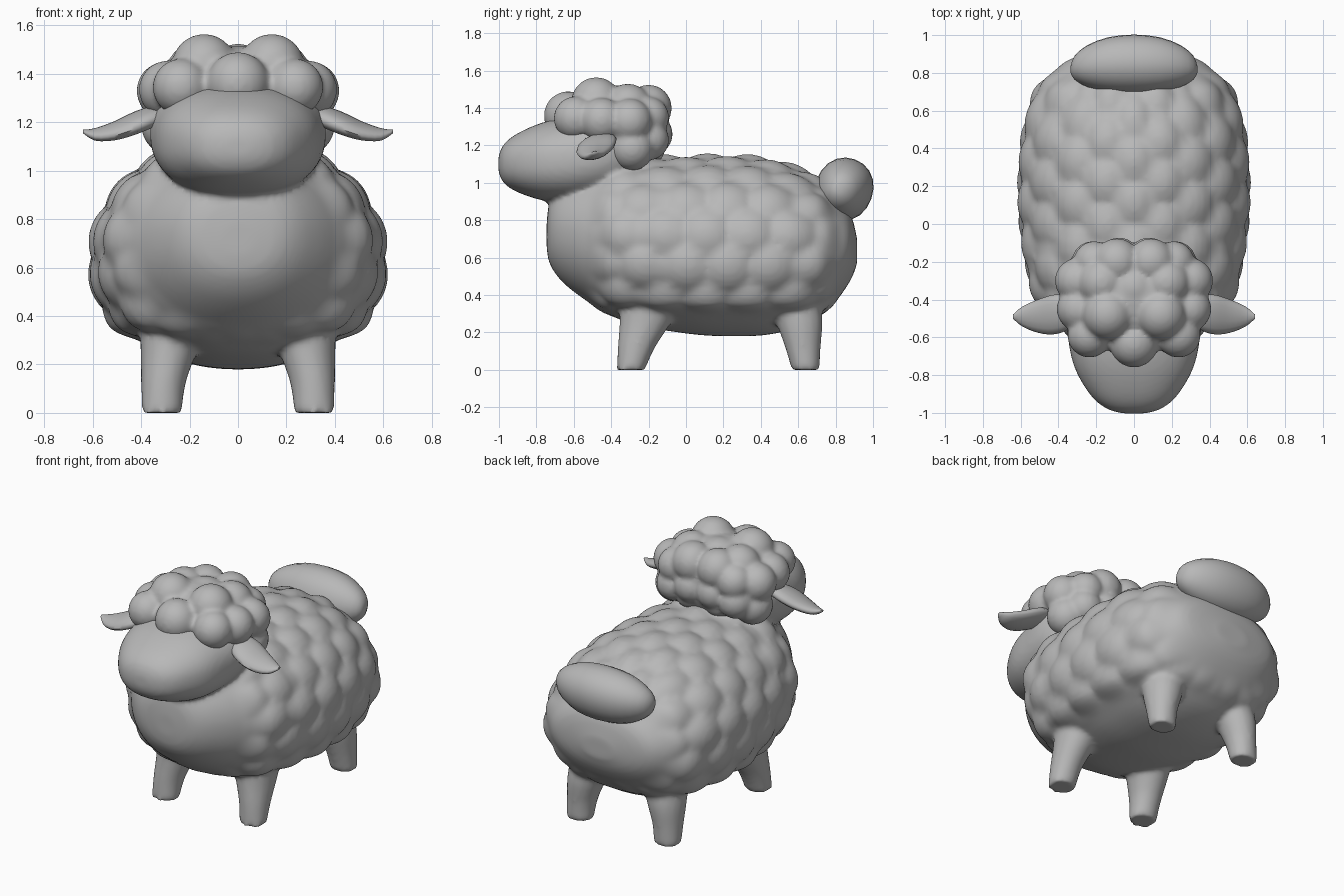
import bpy, bmesh, math
from mathutils import Vector

if "Cube" in bpy.data.objects:
    bpy.data.objects.remove(bpy.data.objects["Cube"])

grey = bpy.data.materials.new("light_grey")
grey.diffuse_color = (0.48, 0.48, 0.48, 1)
grey.use_nodes = True
grey.node_tree.nodes["Principled BSDF"].inputs["Base Color"].default_value = grey.diffuse_color


def smooth(ob, angle=60):
    bpy.ops.object.select_all(action='DESELECT')
    bpy.context.view_layer.objects.active = ob
    ob.select_set(True)
    bpy.ops.object.shade_smooth_by_angle(angle=math.radians(angle))


def finish(bm, name, offset=None):
    """Turn a bmesh into a smooth object, optionally pushing points along normals."""
    bmesh.ops.recalc_face_normals(bm, faces=bm.faces)
    bm.normal_update()
    if offset:
        moves = [(v, v.normal * offset(v.co)) for v in bm.verts]
        for v, m in moves:
            v.co += m
    me = bpy.data.meshes.new(name)
    bm.to_mesh(me)
    bm.free()
    me.materials.append(grey)
    ob = bpy.data.objects.new(name, me)
    bpy.context.collection.objects.link(ob)
    smooth(ob)
    return ob


def blend(name, parts, voxel, rounds):
    """Fuse overlapping parts into one soft skin."""
    bpy.ops.object.select_all(action='DESELECT')
    for p in parts:
        p.select_set(True)
    ob = parts[0]
    bpy.context.view_layer.objects.active = ob
    bpy.ops.object.join()
    ob.name = name
    m = ob.modifiers.new("fuse", 'REMESH')
    m.mode, m.voxel_size = 'VOXEL', voxel
    bpy.ops.object.modifier_apply(modifier=m.name)
    m = ob.modifiers.new("soften", 'SMOOTH')
    m.factor, m.iterations = 0.5, rounds
    bpy.ops.object.modifier_apply(modifier=m.name)
    smooth(ob)
    return ob


def spline(keys, steps):
    """Smoothly interpolate a list of section tuples."""
    out = []
    for i in range(len(keys) - 1):
        a, b = keys[max(i - 1, 0)], keys[i]
        c, d = keys[i + 1], keys[min(i + 2, len(keys) - 1)]
        for s in range(steps):
            t = s / steps
            out.append([0.5 * (2*q + (r - p)*t + (2*p - 5*q + 4*r - w)*t*t
                               + (3*q - p - 3*r + w)*t**3)
                        for p, q, r, w in zip(a, b, c, d)])
    return out + [list(keys[-1])]


def spow(v, e):
    return math.copysign(abs(v) ** e, v)


def loft(name, keys, axis_a, axis_b, sides, steps, power=2.0, top=None, offset=None):
    """Skin of superellipse sections; key = (x, y, z, half_a, half_b)."""
    bm = bmesh.new()
    A, B = Vector(axis_a), Vector(axis_b)
    rings = []
    for x, y, z, a, b in spline(keys, steps):
        ring = []
        for k in range(sides):
            t = 2 * math.pi * k / sides
            e = 2 / (top if top and math.sin(t) > 0 else power)
            ring.append(bm.verts.new(Vector((x, y, z)) + A * a * spow(math.cos(t), e)
                                     + B * b * spow(math.sin(t), e)))
        rings.append(ring)
    for r, s in zip(rings, rings[1:]):
        for k in range(sides):
            n = (k + 1) % sides
            bm.faces.new((r[k], r[n], s[n], s[k]))
    bm.faces.new(rings[0])
    bm.faces.new(rings[-1])
    return finish(bm, name, offset)


X, Y, Z = (1, 0, 0), (0, 1, 0), (0, 0, 1)


def along_y(rows):
    """(y, half width, bottom, top) rows to loft keys."""
    return [(0, y, (lo + hi) / 2, w, (hi - lo) / 2) for y, w, lo, hi in rows]


# Wool tufts: staggered round bumps over the back and flanks
def tufts(co):
    def ramp(v, lo, hi):
        t = min(max((v - lo) / (hi - lo), 0), 1)
        return t * t * (3 - 2 * t)
    mask = ramp(co.y, -0.54, -0.36) * (1 - ramp(co.y, 0.68, 0.84)) * ramp(co.z, 0.27, 0.40)
    if mask == 0:
        return 0
    u = abs(math.atan2(co.x, co.z - 0.65)) * 0.54
    pitch, row = 0.23, 0.19
    best = 9
    j0 = round(u / row)
    for j in (j0 - 1, j0, j0 + 1):
        shift = 0.11 + 0.5 * pitch * (j % 2)
        c = round((co.y - shift) / pitch) * pitch + shift
        best = min(best, (co.y - c) ** 2 + (u - j * row) ** 2)
    return mask * (0.024 + 0.036 * (1 - best / 0.0165))


# Body
fused = [loft("body", along_y([
    (-0.745, 0.07, 0.65, 0.79), (-0.725, 0.19, 0.56, 0.91), (-0.65, 0.30, 0.46, 1.00),
    (-0.50, 0.42, 0.35, 1.06), (-0.30, 0.51, 0.25, 1.09), (0.0, 0.56, 0.195, 1.095),
    (0.22, 0.567, 0.18, 1.10), (0.45, 0.55, 0.19, 1.08), (0.65, 0.50, 0.25, 1.01),
    (0.80, 0.425, 0.37, 0.92), (0.88, 0.32, 0.48, 0.83), (0.915, 0.11, 0.57, 0.70)]),
    X, Z, 88, 6, 2.15, 2.0, tufts)]

# Head and neck
fused.append(loft("head", along_y([
    (-1.003, 0.06, 1.06, 1.14), (-0.975, 0.15, 1.00, 1.205), (-0.90, 0.235, 0.95, 1.265),
    (-0.76, 0.315, 0.905, 1.325), (-0.60, 0.35, 0.895, 1.36), (-0.42, 0.36, 0.92, 1.40),
    (-0.26, 0.29, 0.98, 1.38), (-0.16, 0.15, 1.08, 1.30)]),
    X, Z, 40, 4, 2.3))

# Legs and ears, mirrored left and right
for side, s in (("left", -1), ("right", 1)):
    fused.append(loft("front_leg_" + side, [
        (s*0.315, -0.295, 0.0, 0.084, 0.075), (s*0.308, -0.265, 0.12, 0.092, 0.10),
        (s*0.285, -0.215, 0.26, 0.118, 0.14), (s*0.26, -0.17, 0.42, 0.15, 0.18)],
        X, Y, 20, 4))
    fused.append(loft("back_leg_" + side, [
        (s*0.315, 0.64, 0.0, 0.084, 0.075), (s*0.308, 0.625, 0.12, 0.092, 0.095),
        (s*0.285, 0.605, 0.26, 0.118, 0.125), (s*0.25, 0.57, 0.42, 0.14, 0.14)],
        X, Y, 20, 4))
    # Drooping ear
    loft("ear_" + side, [
        (s*0.30, -0.46, 1.235, 0.06, 0.03), (s*0.36, -0.47, 1.22, 0.098, 0.042),
        (s*0.43, -0.48, 1.195, 0.108, 0.044), (s*0.51, -0.488, 1.165, 0.09, 0.036),
        (s*0.59, -0.49, 1.15, 0.055, 0.024), (s*0.64, -0.49, 1.162, 0.012, 0.007)],
        (0, 0.97, 0.22), (0, -0.22, 0.97), 14, 3)

blend("body_head_and_legs", fused, 0.016, 5)


def ball(name, loc, size, seg):
    bm = bmesh.new()
    bmesh.ops.create_uvsphere(bm, u_segments=seg, v_segments=seg // 2 + 2, radius=1)
    for v in bm.verts:
        v.co = Vector(loc) + Vector([c * d for c, d in zip(v.co, size)])
    return finish(bm, name)


# Tail puff, tapering to both ends
loft("tail", [(x, 0.845 - 0.03 * (1 - f), 0.966, 0.155 * f, 0.170 * f) for x, f in (
    (-0.335, 0.12), (-0.315, 0.40), (-0.25, 0.69), (-0.14, 0.92), (0, 1.0),
    (0.14, 0.92), (0.25, 0.69), (0.315, 0.40), (0.335, 0.12))],
    (0, 0.94, -0.34), (0, 0.34, 0.94), 20, 2, 2.1)

# Woolly cap: a core with curls, mirrored when off centre
wool = [ball("wool_cap_core", (0, -0.38, 1.33), (0.35, 0.27, 0.185), 32),
        ball("wool_cap_back", (0, -0.28, 1.25), (0.34, 0.17, 0.19), 32)]
curls = [
    (0, -0.63, 1.36, 0.13), (0.235, -0.59, 1.345, 0.118), (0.29, -0.45, 1.335, 0.12),
    (0.14, -0.48, 1.43, 0.135), (0, -0.34, 1.39, 0.135), (0.17, -0.31, 1.40, 0.13),
    (0.09, -0.20, 1.40, 0.125), (0.30, -0.30, 1.33, 0.12), (0.21, -0.20, 1.35, 0.11),
    (0.08, -0.18, 1.26, 0.11), (0.22, -0.20, 1.23, 0.11), (0.28, -0.29, 1.185, 0.12),
    (0.10, -0.21, 1.19, 0.10)]
for x, y, z, r in curls:
    for s in ((1, -1) if x else (1,)):
        wool.append(ball("wool_curl", (s*x, y, z), (r, r, r), 24))
blend("wool_cap", wool, 0.014, 6)
